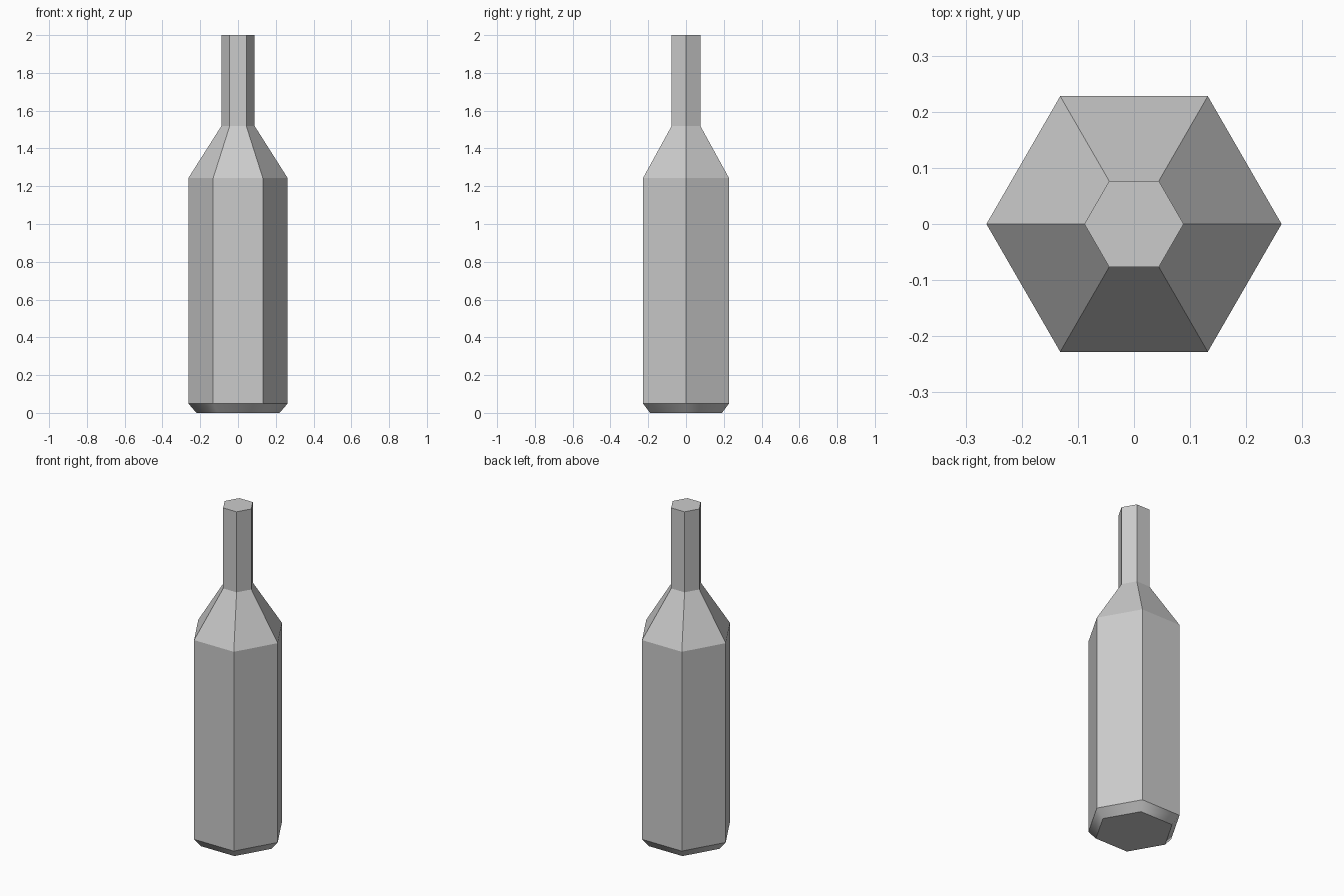
import bpy, bmesh
from math import cos, sin, tau

if "Cube" in bpy.data.objects:
    bpy.data.objects.remove(bpy.data.objects["Cube"])

SIDES = 6
# Bottle profile: (radius, height) from base to mouth
PROFILE = [(0.22, 0.0), (0.263, 0.05), (0.263, 1.243), (0.0885, 1.518), (0.0885, 2.0)]

bm = bmesh.new()

# One hexagonal ring per profile point, corners on the x axis
rings = [[bm.verts.new((r * cos(tau * i / SIDES), r * sin(tau * i / SIDES), z))
          for i in range(SIDES)] for r, z in PROFILE]

# Walls: base bevel, body, shoulder, neck
for level, (low, high) in enumerate(zip(rings, rings[1:])):
    for i in range(SIDES):
        j = (i + 1) % SIDES
        face = bm.faces.new((low[i], low[j], high[j], high[i]))
        face.smooth = level == 0  # only the base bevel is smooth shaded

# Base and mouth caps
bm.faces.new(rings[0][::-1])
bm.faces.new(rings[-1])

# Keep the borders of the smooth base bevel crisp
for ring in rings[:2]:
    for i in range(SIDES):
        bm.edges.get((ring[i], ring[(i + 1) % SIDES])).smooth = False

mesh = bpy.data.meshes.new("bottle")
bm.to_mesh(mesh)
bm.free()
bottle = bpy.data.objects.new("bottle", mesh)
bpy.context.collection.objects.link(bottle)
